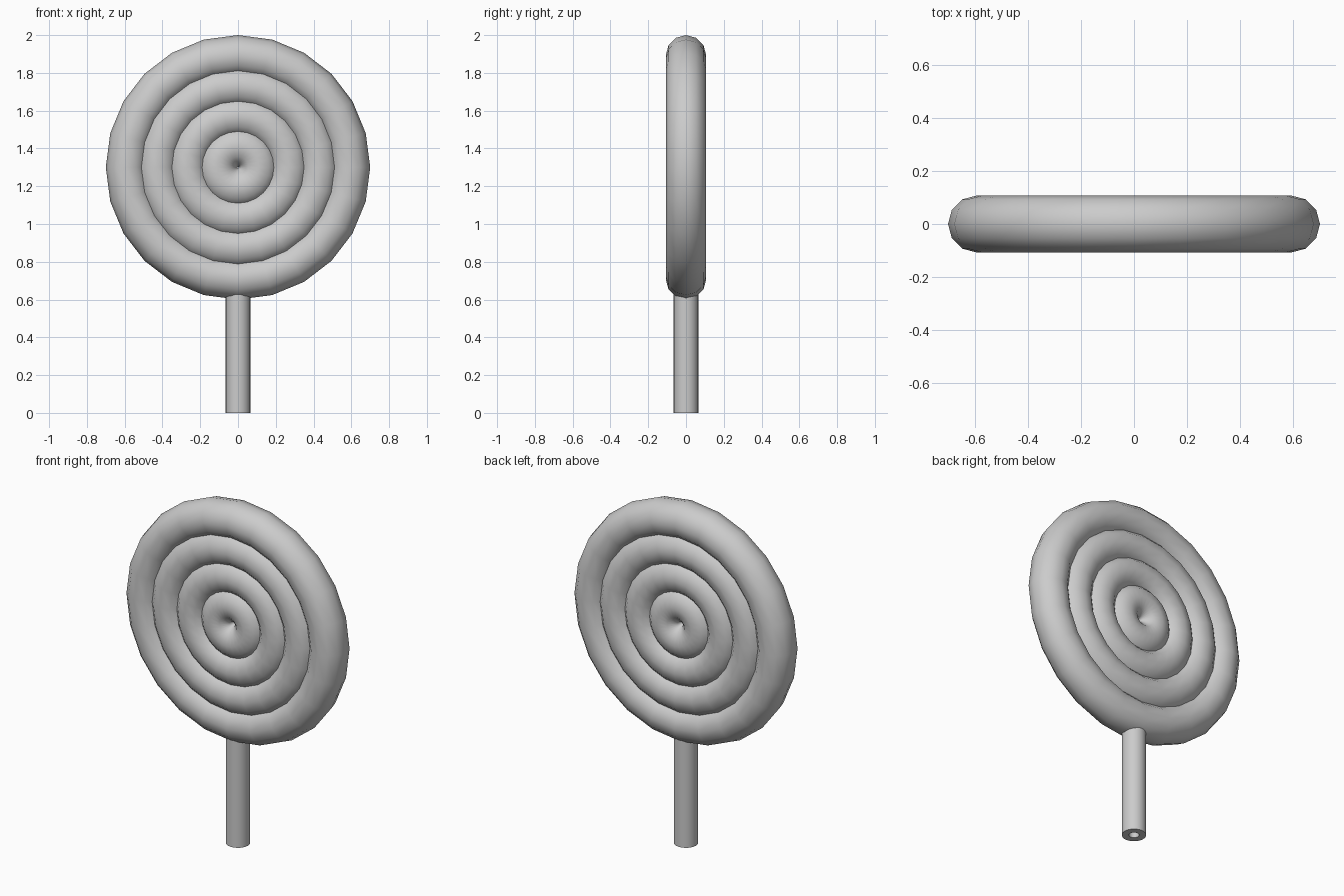
import bpy
import bmesh
import math

if "Cube" in bpy.data.objects:
    bpy.data.objects.remove(bpy.data.objects["Cube"])

CENTRE_Z = 1.3
TUBE = 0.107


def smooth(obj, angle):
    bpy.ops.object.select_all(action='DESELECT')
    obj.select_set(True)
    bpy.context.view_layer.objects.active = obj
    bpy.ops.object.shade_smooth_by_angle(angle=math.radians(angle))


# Candy disc: four overlapping concentric rings
for i, radius in enumerate((0.11, 0.27, 0.43, 0.593)):
    bpy.ops.mesh.primitive_torus_add(
        major_segments=24, minor_segments=12,
        major_radius=radius, minor_radius=TUBE,
        location=(0, 0, CENTRE_Z), rotation=(math.pi / 2, 0, 0))
    ring = bpy.context.object
    ring.name = f"candy_ring_{i + 1}"
    smooth(ring, 60)

# Hollow paper stick: a closed wall profile spun about z
profile = [(0.027, 0), (0.065, 0), (0.065, 0.68), (0.027, 0.68)]
bm = bmesh.new()
verts = [bm.verts.new((r, 0, z)) for r, z in profile]
edges = [bm.edges.new((verts[k], verts[(k + 1) % 4])) for k in range(4)]
bmesh.ops.spin(bm, geom=verts + edges, cent=(0, 0, 0), axis=(0, 0, 1),
               angle=math.tau, steps=24, use_duplicate=False)
bmesh.ops.remove_doubles(bm, verts=bm.verts, dist=1e-4)
bmesh.ops.recalc_face_normals(bm, faces=bm.faces)
mesh = bpy.data.meshes.new("stick")
bm.to_mesh(mesh)
bm.free()
stick = bpy.data.objects.new("stick", mesh)
bpy.context.collection.objects.link(stick)
smooth(stick, 40)
